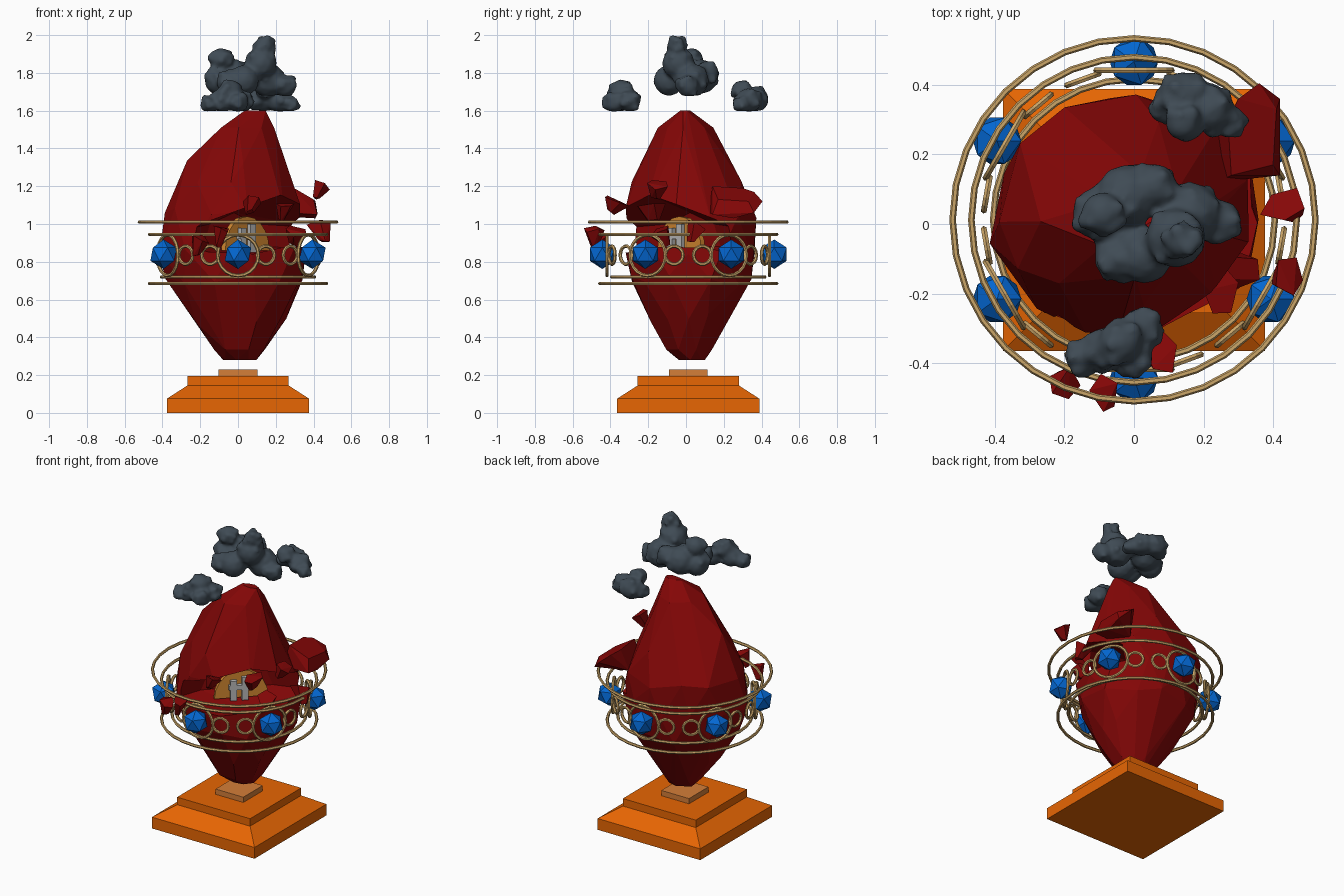
import bpy, bmesh, math, random
from mathutils import Vector, Matrix, Euler

if "Cube" in bpy.data.objects:
    bpy.data.objects.remove(bpy.data.objects["Cube"])

random.seed(4)
CY = 0.012  # depth centre of plinth and rings


def mat(name, rgb):
    m = bpy.data.materials.new(name)
    m.diffuse_color = (*rgb, 1)
    m.use_nodes = True
    m.node_tree.nodes["Principled BSDF"].inputs["Base Color"].default_value = m.diffuse_color
    return m


RED = mat("dark red rock", (0.235, 0.002, 0.002))
ORANGE = mat("orange plinth", (0.88, 0.145, 0.001))
COPPER = mat("copper cap", (0.66, 0.21, 0.04))
BRASS = mat("brass", (0.6, 0.38, 0.14))
BLUE = mat("blue gem", (0.001, 0.135, 0.64))
SLATE = mat("slate smoke", (0.05, 0.07, 0.09))
GOLD = mat("amber core", (0.66, 0.25, 0.03))
GREY = mat("pale grey", (0.5, 0.5, 0.5))


def make(name, bm, material, smooth=False):
    bmesh.ops.recalc_face_normals(bm, faces=bm.faces)
    me = bpy.data.meshes.new(name)
    bm.to_mesh(me)
    bm.free()
    for p in me.polygons:
        p.use_smooth = smooth
    ob = bpy.data.objects.new(name, me)
    bpy.context.collection.objects.link(ob)
    me.materials.append(material)
    return ob


def hull(name, points, material):
    bm = bmesh.new()
    for p in points:
        bm.verts.new(p)
    res = bmesh.ops.convex_hull(bm, input=bm.verts)
    junk = {g for g in res["geom_interior"] + res["geom_unused"]
            if isinstance(g, bmesh.types.BMVert)}
    bmesh.ops.delete(bm, geom=list(junk), context='VERTS')
    bmesh.ops.dissolve_limit(bm, angle_limit=math.radians(7), verts=bm.verts, edges=bm.edges)
    return make(name, bm, material)


def square_stack(name, levels, material):
    """Square sections (half width, z) stacked and capped."""
    bm = bmesh.new()
    rings = [[bm.verts.new((sx * h, CY + sy * h, z))
              for sx, sy in ((-1, -1), (1, -1), (1, 1), (-1, 1))] for h, z in levels]
    for a, b in zip(rings, rings[1:]):
        for i in range(4):
            bm.faces.new((a[i], a[(i + 1) % 4], b[(i + 1) % 4], b[i]))
    bm.faces.new(rings[0])
    bm.faces.new(rings[-1])
    return make(name, bm, material)


def hoop(name, radius, tube, matrix, seg, sides=6):
    bm = bmesh.new()
    rows = []
    for i in range(seg):
        a = math.tau * i / seg
        row = []
        for j in range(sides):
            b = math.tau * j / sides
            r = radius + tube * math.cos(b)
            row.append(bm.verts.new(matrix @ Vector((r * math.cos(a), r * math.sin(a),
                                                     tube * math.sin(b)))))
        rows.append(row)
    for i in range(seg):
        p, q = rows[i], rows[(i + 1) % seg]
        for j in range(sides):
            k = (j + 1) % sides
            bm.faces.new((p[j], q[j], q[k], p[k]))
    return make(name, bm, BRASS)


# Plinth
square_stack("plinth", [(0.377, 0), (0.377, 0.075), (0.268, 0.145), (0.268, 0.195)], ORANGE)
square_stack("plinth_cap", [(0.102, 0.195), (0.102, 0.23)], COPPER)

# Floating rock: jittered elliptical rings (z, cx, cy, rx, ry) wrapped in a hull
ROCK = [(0.28, 0.01, 0.03, 0.09, 0.07), (0.335, 0.01, 0.01, 0.135, 0.125),
        (0.5, 0.01, 0.015, 0.25, 0.215), (0.7, -0.005, 0.025, 0.37, 0.32),
        (0.87, -0.02, 0.025, 0.39, 0.345), (1.06, -0.015, 0.03, 0.365, 0.35),
        (1.2, -0.02, 0.025, 0.305, 0.315), (1.32, -0.015, 0.01, 0.255, 0.25),
        (1.51, 0.035, -0.005, 0.155, 0.15), (1.6, 0.095, -0.005, 0.06, 0.03)]
pts = []
for k, (z, cx, cy, rx, ry) in enumerate(ROCK):
    n = 11 if 1 < k < 8 else 7
    for i in range(n):
        a = math.tau * (i + 0.5 * (k % 2) + random.uniform(-0.2, 0.2)) / n
        s = random.uniform(0.97, 1.04)
        if z > 1.1:  # upper half is more diamond shaped in plan
            s *= 1 - 0.13 * abs(math.sin(2 * a))
        dz = random.uniform(-0.03, 0.03) if 1 < k < 8 else 0
        pts.append((cx + s * rx * math.cos(a), cy + s * ry * math.sin(a), z + dz))
rock = hull("floating_rock", pts, RED)

# Broken mouth, opening to the front right (u outwards, v sideways)
U, V = Vector((1, -1, 0)).normalized(), Vector((1, 1, 0)).normalized()


def uvz(u, v, z):
    return U * u + V * v + Vector((0, 0, z))


mouth = hull("mouth_cutter", [
    uvz(-0.04, -0.22, 0.88), uvz(-0.04, 0.22, 0.88), uvz(-0.04, -0.17, 1.0), uvz(-0.04, 0.17, 1.0),
    uvz(-0.03, 0.0, 1.06), uvz(0.08, -0.5, 0.87), uvz(0.08, 0.5, 0.87), uvz(0.1, -0.5, 0.97),
    uvz(0.1, 0.5, 0.98), uvz(0.12, 0.0, 0.82), uvz(0.6, -0.5, 0.89), uvz(0.6, 0.5, 0.89),
    uvz(0.6, 0.0, 0.87), uvz(0.6, -0.5, 1.02), uvz(0.6, 0.5, 1.06), uvz(0.6, 0.05, 1.24)], RED)
mouth.hide_render = True
cut = rock.modifiers.new("mouth", 'BOOLEAN')
cut.object, cut.operation, cut.solver = mouth, 'DIFFERENCE', 'EXACT'
bpy.context.view_layer.update()
carved = bpy.data.meshes.new_from_object(rock.evaluated_get(bpy.context.evaluated_depsgraph_get()))
rock.modifiers.clear()
rock.data = carved
bpy.data.objects.remove(mouth)

# Amber arch and pale stubs inside the mouth
arch = []
for i in range(11):
    a = math.pi * i / 10
    for u in (0.03, 0.06):
        arch.append(uvz(u, 0.01 + 0.165 * math.cos(a), 0.86 + 0.18 * math.sin(a)))
hull("core_arch", arch, GOLD)
for i, (v0, v1, z0, z1) in enumerate(((-0.06, -0.02, 0.85, 0.98), (0.01, 0.05, 0.85, 1.0),
                                      (-0.07, 0.05, 0.92, 0.95))):
    hull(f"core_stub_{i}", [uvz(u, v, z) for u in (0.055, 0.085) for v in (v0, v1)
                            for z in (z0, z1)], GREY)

# Loose shards: large slab plus small tapering chips (centre, half size)
hull("large_shard", [(0.24, 0.12, 1.06), (0.42, 0.14, 1.05), (0.41, 0.25, 1.03), (0.42, 0.36, 1.06),
                     (0.36, 0.405, 1.12), (0.3, 0.36, 1.17), (0.27, 0.3, 1.19), (0.28, 0.14, 1.2),
                     (0.4, 0.17, 1.13), (0.41, 0.33, 1.12), (0.24, 0.25, 1.04)], RED)
CHIPS = [((0.43, -0.155, 1.175), (0.05, 0.06, 0.05)), ((0.445, 0.04, 0.95), (0.075, 0.05, 0.06)),
         ((-0.21, -0.45, 0.88), (0.05, 0.05, 0.06)), ((-0.095, -0.485, 0.93), (0.045, 0.055, 0.055)),
         ((0.07, -0.38, 1.09), (0.05, 0.075, 0.045)), ((0.24, -0.18, 1.06), (0.05, 0.08, 0.06)),
         ((0.3, -0.12, 0.93), (0.06, 0.06, 0.05))]
for i, (c, h) in enumerate(CHIPS):
    turn = Euler([random.uniform(-0.5, 0.5) for _ in range(3)]).to_matrix()
    chip = []
    for s in (-1, 1):
        for j in range(5):
            a = math.tau * (j + random.uniform(-0.2, 0.2)) / 5 + 0.6 * i
            t = 1.0 if s > 0 else 0.4
            chip.append(Vector(c) + turn @ Vector((h[0] * t * math.cos(a), h[1] * t * math.sin(a),
                                                   s * h[2] * random.uniform(0.5, 1))))
    hull(f"shard_{i}", chip, RED)

# Horizontal brass hoops
for i, (z, r) in enumerate(((1.01, 0.522), (0.945, 0.468), (0.72, 0.405), (0.685, 0.468))):
    hoop(f"hoop_{i}", r, 0.0095, Matrix.Translation((0, CY, z)), 32)

# Belt of upright rings with gems: one large ring and two small ones per sixth
for i in range(18):
    a = math.radians(-90 + 20 * i)
    out = Vector((math.cos(a), math.sin(a), 0))
    turn = out.to_track_quat('Z', 'Y').to_matrix().to_4x4()
    big = i % 3 == 0
    place = Matrix.Translation(out * 0.43 + Vector((0, CY, 0.835))) @ turn
    hoop(f"belt_ring_{i}", 0.108 if big else 0.048, 0.0095, place, 20 if big else 14)
    if big:
        bm = bmesh.new()
        bmesh.ops.create_icosphere(bm, subdivisions=1, radius=0.078,
                                   matrix=Matrix.Translation(out * 0.455 + Vector((0, CY, 0.84))))
        make(f"gem_{i // 3}", bm, BLUE)


# Smoke: spheres with small seeded puffs, fused by a voxel remesh, flat beneath
def cloud(name, lobes, floor):
    bm = bmesh.new()
    puffs = [(x, y, z, r * 0.93) for x, y, z, r in lobes]
    for x, y, z, r in lobes:
        for _ in range(9):
            d = Vector((random.uniform(-1, 1), random.uniform(-1, 1),
                        random.uniform(-0.4, 0.8))).normalized() * r * 0.8
            puffs.append((x + d.x, y + d.y, z + d.z, random.uniform(0.018, 0.026)))
    for x, y, z, r in puffs:
        bmesh.ops.create_icosphere(bm, subdivisions=2, radius=r,
                                   matrix=Matrix.Translation((x, y, z)))
    for v in bm.verts:
        v.co.z = max(v.co.z, floor + random.uniform(0, 0.004))
    ob = make(name, bm, SLATE, True)
    fuse = ob.modifiers.new("fuse", 'REMESH')
    fuse.mode, fuse.voxel_size, fuse.use_smooth_shade = 'VOXEL', 0.011, True
    soft = ob.modifiers.new("soften", 'SMOOTH')
    soft.factor, soft.iterations = 0.5, 4


cloud("smoke_main", [(0.14, -0.05, 1.945, 0.055), (0.12, -0.04, 1.85, 0.095), (-0.09, 0.03, 1.87, 0.068),
                     (-0.02, 0.08, 1.78, 0.1), (-0.1, 0.03, 1.76, 0.085), (0.03, -0.09, 1.76, 0.09),
                     (0.16, 0.03, 1.76, 0.1), (0.25, 0.01, 1.73, 0.065), (0.06, 0.11, 1.8, 0.07),
                     (-0.05, -0.1, 1.75, 0.07)], 1.675)
cloud("smoke_back", [(0.14, 0.37, 1.66, 0.075), (0.14, 0.29, 1.71, 0.055), (0.22, 0.33, 1.65, 0.075),
                     (0.09, 0.34, 1.64, 0.045), (0.28, 0.3, 1.63, 0.045)], 1.595)
cloud("smoke_front", [(-0.04, -0.34, 1.7, 0.07), (0.02, -0.3, 1.65, 0.065), (-0.08, -0.36, 1.65, 0.07),
                      (-0.15, -0.38, 1.63, 0.055), (0.0, -0.38, 1.64, 0.06)], 1.595)
